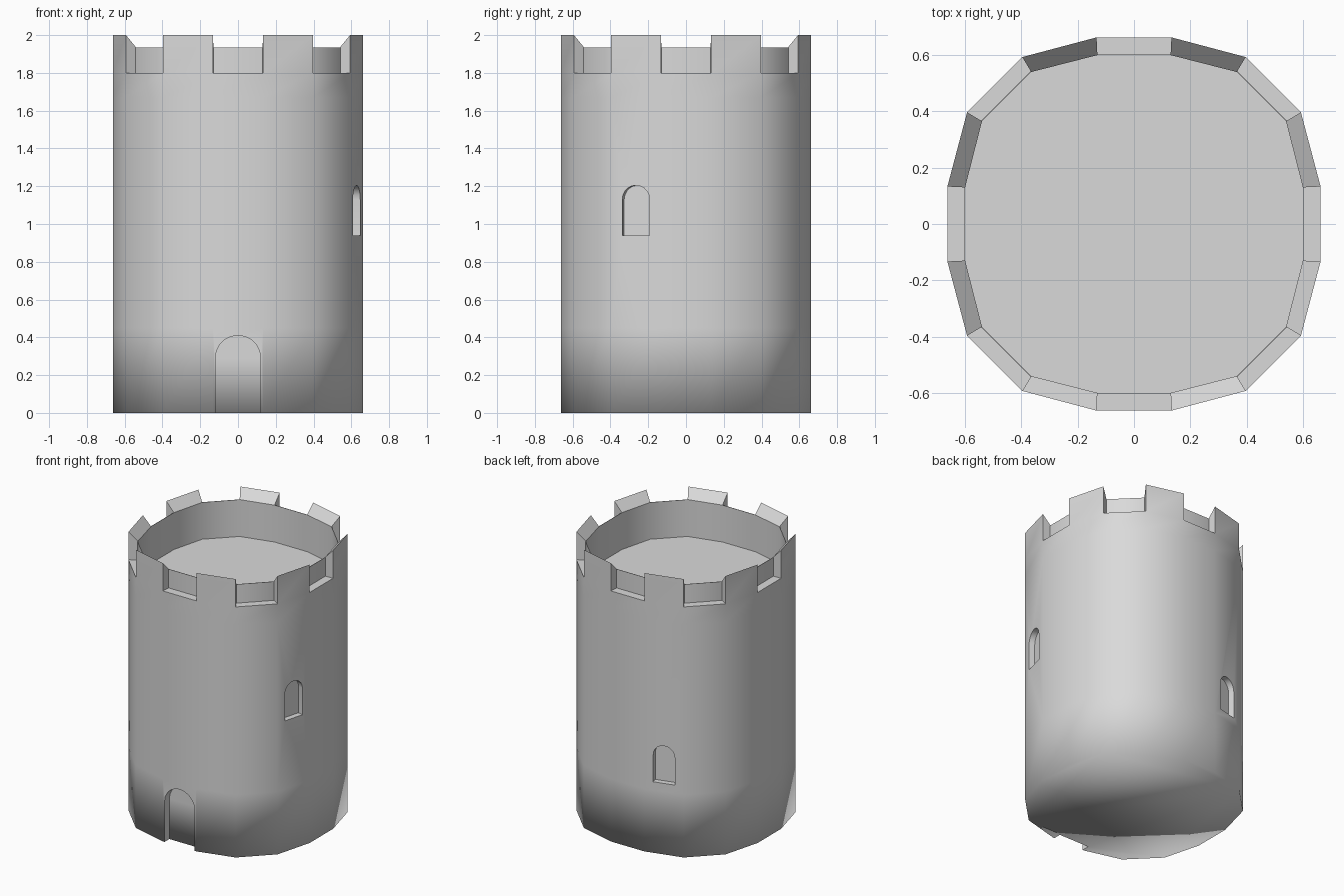
import bpy, bmesh, math
from mathutils import Vector

if "Cube" in bpy.data.objects:
    bpy.data.objects.remove(bpy.data.objects["Cube"], do_unlink=True)

stone = bpy.data.materials.new("stone_grey")
stone.use_nodes = True
GREY = (0.7, 0.7, 0.7, 1)
stone.diffuse_color = GREY
stone.node_tree.nodes["Principled BSDF"].inputs["Base Color"].default_value = GREY

FLOOR, SILL, LIP, TOP = 1.67, 1.8, 1.935, 2.0


def ring(quadrant):
    """Repeat a quarter outline four times, counter-clockwise."""
    pts = []
    for k in range(4):
        for x, y in quadrant:
            pts.append((x, y))
        quadrant = [(-y, x) for x, y in quadrant]
    return pts


outer = ring([(0.663, 0.133), (0.593, 0.397), (0.397, 0.593), (0.133, 0.663)])
inner = ring([(0.6, 0.13), (0.54, 0.365), (0.365, 0.54), (0.13, 0.6)])
N = len(outer)


def make_object(name, bm):
    mesh = bpy.data.meshes.new(name)
    bm.to_mesh(mesh)
    bm.free()
    mesh.materials.append(stone)
    ob = bpy.data.objects.new(name, mesh)
    bpy.context.scene.collection.objects.link(ob)
    return ob


def add_ring(bm, pts, z):
    return [bm.verts.new((x, y, z)) for x, y in pts]


def bridge(bm, low, high):
    for i in range(len(low)):
        j = (i + 1) % len(low)
        bm.faces.new((low[i], low[j], high[j], high[i]))


def is_base_rim(edge):
    """Outer wall meeting the underside stays soft."""
    down = any(f.normal.z < -0.9 for f in edge.link_faces)
    wall = False
    for f in edge.link_faces:
        c = f.calc_center_median()
        out = Vector((c.x, c.y, 0)).normalized()
        wall = wall or f.normal.dot(out) > 0.9
    return down and wall and all(v.co.z < 0.01 for v in edge.verts)


def soften(ob):
    """Smooth shading with sharp corners."""
    bm = bmesh.new()
    bm.from_mesh(ob.data)
    bm.normal_update()
    for f in bm.faces:
        f.smooth = True
    for e in bm.edges:
        if len(e.link_faces) == 2:
            e.smooth = e.calc_face_angle() < math.radians(40) or is_base_rim(e)
    bm.to_mesh(ob.data)
    bm.free()


def arch_cutter(name, centre, angle, width, bottom, top, depth):
    """Round-headed prism whose outward direction is the given angle."""
    normal = Vector((math.cos(angle), math.sin(angle), 0))
    side = Vector((-normal.y, normal.x, 0))
    r = width / 2
    profile = [(-r, bottom), (r, bottom)]
    for k in range(11):
        t = math.pi * k / 10
        profile.append((r * math.cos(t), top - r + r * math.sin(t)))
    bm = bmesh.new()
    base = Vector((centre[0], centre[1], 0))
    back, front = [
        [bm.verts.new(base + normal * d + side * u + Vector((0, 0, z))) for u, z in profile]
        for d in (-depth, 0.1)]
    bridge(bm, back, front)
    bm.faces.new(back)
    bm.faces.new(front)
    bmesh.ops.recalc_face_normals(bm, faces=bm.faces)
    ob = make_object(name, bm)
    ob.hide_render = True
    return ob


# Solid tower shaft, up to the roof floor
bm = bmesh.new()
levels = [add_ring(bm, outer, z) for z in (0, 0.45, FLOOR)]
for low, high in zip(levels, levels[1:]):
    bridge(bm, low, high)
bm.faces.new(levels[0][::-1])
bm.faces.new(levels[-1])
tower = make_object("tower_shaft", bm)

# Door recess and two window recesses
cutters = [
    arch_cutter("door_cutter", (0, -0.663), -math.pi / 2, 0.24, -0.1, 0.41, 0.055),
    arch_cutter("side_window_cutter", (0.628, -0.265), math.radians(-15), 0.15, 0.94, 1.205, 0.04),
    arch_cutter("back_window_cutter", (-0.265, 0.628), math.radians(105), 0.15, 0.51, 0.78, 0.04),
]
for cutter in cutters:
    mod = tower.modifiers.new(cutter.name, 'BOOLEAN')
    mod.operation = 'DIFFERENCE'
    mod.solver = 'EXACT'
    mod.object = cutter
depsgraph = bpy.context.evaluated_depsgraph_get()
carved = bpy.data.meshes.new_from_object(tower.evaluated_get(depsgraph))
tower.modifiers.clear()
tower.data = carved
for cutter in cutters:
    bpy.data.objects.remove(cutter, do_unlink=True)
soften(tower)

# Battlements: sloped merlons on even sides, gaps on odd sides
bm = bmesh.new()
foot = add_ring(bm, outer, FLOOR)
out_sill, in_sill = add_ring(bm, outer, SILL), add_ring(bm, inner, SILL)
out_top, in_top = add_ring(bm, outer, TOP), add_ring(bm, inner, LIP)
bridge(bm, foot, out_sill)
for a in range(N):
    b = (a + 1) % N
    if a % 2:
        bm.faces.new((out_sill[a], out_sill[b], in_sill[b], in_sill[a]))
    else:
        bm.faces.new((out_sill[a], out_sill[b], out_top[b], out_top[a]))
        bm.faces.new((out_top[a], out_top[b], in_top[b], in_top[a]))
        bm.faces.new((out_sill[a], out_top[a], in_top[a], in_sill[a]))
        bm.faces.new((in_sill[b], in_top[b], out_top[b], out_sill[b]))
soften(make_object("battlements", bm))

# Thin inner wall behind the battlements
bm = bmesh.new()
thin = [(x * 1.005, y * 1.005) for x, y in inner]
in_low, in_high = add_ring(bm, inner, FLOOR), add_ring(bm, inner, LIP)
out_low, out_high = add_ring(bm, thin, FLOOR), add_ring(bm, thin, LIP)
bridge(bm, out_low, out_high)
bridge(bm, out_high, in_high)
bridge(bm, in_high, in_low)
soften(make_object("parapet_lining", bm))
